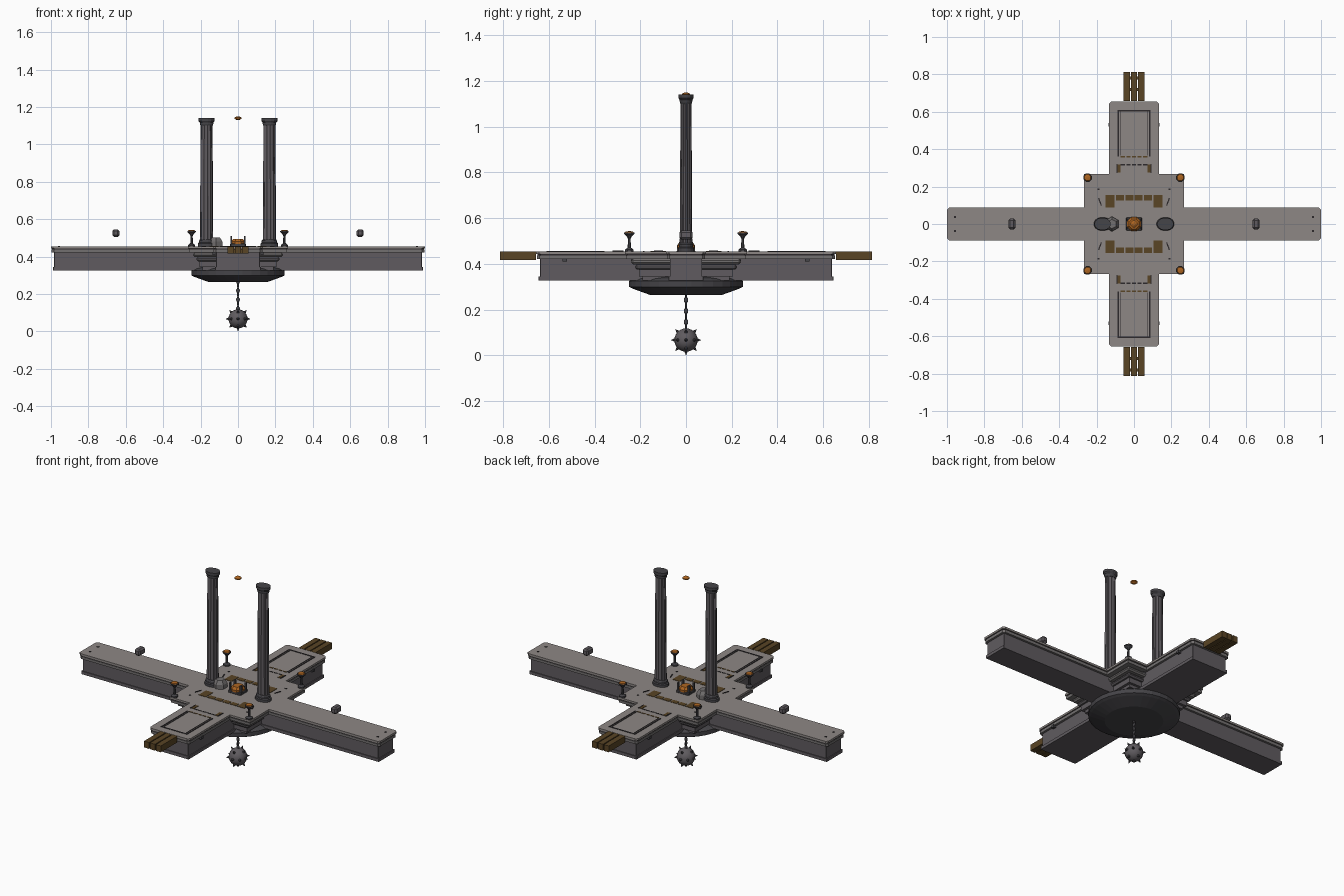
import bpy, bmesh, math
from mathutils import Vector, Matrix
from itertools import product

cube = bpy.data.objects.get("Cube")
if cube:
    bpy.data.objects.remove(cube)


def material(name, r, g, b):
    m = bpy.data.materials.new(name)
    m.use_nodes = True
    m.diffuse_color = (r, g, b, 1)
    m.node_tree.nodes["Principled BSDF"].inputs["Base Color"].default_value = (r, g, b, 1)
    return m


deck = material("pale stone", .27, .245, .235)
wall = material("dark stone", .115, .105, .115)
trim = material("mid stone", .17, .16, .16)
iron = material("black iron", .06, .058, .065)
line = material("groove black", .025, .022, .024)
wood = material("brown bronze", .10, .058, .018)
fire = material("burnt orange", .42, .13, .015)


def finish(name, bm, mat, smooth=False):
    bmesh.ops.recalc_face_normals(bm, faces=bm.faces)
    me = bpy.data.meshes.new(name)
    bm.to_mesh(me)
    bm.free()
    me.materials.append(mat)
    ob = bpy.data.objects.new(name, me)
    bpy.context.collection.objects.link(ob)
    if smooth:
        bpy.ops.object.select_all(action='DESELECT')
        ob.select_set(True)
        bpy.context.view_layer.objects.active = ob
        bpy.ops.object.shade_smooth_by_angle(angle=math.radians(40))
    return ob


def prism(name, outline, z0, z1, mat):
    bm = bmesh.new()
    face = bm.faces.new([bm.verts.new((x, y, z0)) for x, y in outline])
    top = bmesh.ops.extrude_face_region(bm, geom=[face])["geom"]
    bmesh.ops.translate(bm, vec=(0, 0, z1 - z0), verts=[v for v in top if isinstance(v, bmesh.types.BMVert)])
    return finish(name, bm, mat)


def box(name, x, y, z, hx, hy, hz, mat, bevel=0):
    bm = bmesh.new()
    bmesh.ops.create_cube(bm, size=2, matrix=Matrix.Translation((x, y, z)) @ Matrix.Diagonal((hx, hy, hz, 1)))
    if bevel:
        bmesh.ops.bevel(bm, geom=bm.edges[:], offset=bevel, segments=1, affect='EDGES')
    return finish(name, bm, mat)


def lathe(name, profile, loc, mat, sides=16, squash=1, flute=0, smooth=False):
    """Stacked rings of (radius, height); flute pulls in every other corner."""
    bm = bmesh.new()
    rings = []
    for r, z in profile:
        ring = []
        for i in range(sides):
            a = math.tau * (i + .5) / sides
            q = r * (1 - flute * (i % 2))
            ring.append(bm.verts.new((loc[0] + q * math.cos(a), loc[1] + q * squash * math.sin(a), loc[2] + z)))
        rings.append(ring)
    for a, b in zip(rings, rings[1:]):
        for i in range(sides):
            j = (i + 1) % sides
            bm.faces.new((a[i], a[j], b[j], b[i]))
    bm.faces.new(rings[0])
    bm.faces.new(rings[-1])
    return finish(name, bm, mat, smooth)


def cross(name, inset, centre, z0, z1, mat, cut=.012):
    """Cross-shaped slab: two pairs of arms with clipped ends and a square centre."""
    lx, wx, ly, wy, c = 1 - inset, .087 - inset, .655 - inset, .133 - inset, centre
    quarter = [(lx, wx - cut), (lx - cut, wx), (c, wx), (c, c), (wy, c), (wy, ly - cut), (wy - cut, ly)]
    half = quarter + [(-x, y) for x, y in reversed(quarter)]
    prism(name, half + [(-x, -y) for x, y in half], z0, z1, mat)


# Cross-shaped deck with its stepped moulding and walls
cross("deck_slab", 0, .267, .443, .455, deck)
cross("deck_groove", .006, .258, .437, .443, line)
cross("deck_cornice", .003, .262, .422, .437, trim)
cross("cross_walls", .016, .205, .345, .422, wall, .002)
cross("cross_foot", .011, .19, .327, .345, wall, .002)
for name, half, z0, z1 in (("upper_step", .24, .398, .422), ("middle_step", .222, .375, .398)):
    box(name, 0, 0, (z0 + z1) / 2, half, half, (z1 - z0) / 2, trim if half > .23 else wall, .008)

# Round base under the centre
lathe("round_base", [(.2, .345), (.235, .335), (.25, .325), (.25, .3), (.235, .292), (.16, .265)], (0, 0, 0), iron, 32)

# Deck details repeated on the two short arms
for s in (-1, 1):
    for i in (-1, 0, 1):
        box("track_beam", i * .039, s * .735, .436, .0165, .078, .019, wood)
    box("track_tie", 0, s * .72, .43, .05, .008, .012, wood)
    box("track_tie_end", 0, s * .78, .43, .05, .008, .012, wood)
    for t in (-1, 1):
        box("panel_side_groove", t * .084, s * .485, .4555, .004, .125, .0015, line)
        box("panel_inner_groove", t * .073, s * .485, .4555, .0015, .12, .0015, line)
        box("threshold_block", t * .079, s * .297, .4555, .008, .022, .002, wood)
        box("threshold_edge", t * .091, s * .297, .4555, .003, .024, .0025, line)
        box("inlay_corner", t * .128, s * .122, .4555, .024, .034, .0015, wood)
    box("panel_end_groove", 0, s * .606, .4555, .088, .004, .0015, line)
    for i in range(5):
        box("panel_dash", (i - 2) * .03, s * .36, .4555, .011, .004, .0015, wood)
        box("threshold_dash", (i - 2) * .03, s * .317, .4555, .011, .003, .0015, line)
    for i in range(4):
        box("inlay_tile", (i - 1.5) * .05, s * .141, .4555, .021, .015, .0015, wood)

# Corner brackets, wall studs and rivets
for s, t in product((-1, 1), repeat=2):
    bracket = [(.172, .10), (.178, .10), (.192, .135), (.186, .14)]
    prism("corner_bracket", [(s * x, t * y) for x, y in bracket], .455, .458, line)
    box("centre_dash", s * .19, t * .185, .4555, .006, .004, .0015, line)
    box("deck_rivet", s * .957, t * .037, .4555, .005, .005, .002, line)
    for y in (.23, .53):
        box("wall_stud", s * .127, t * y, .418, .008, .01, .008, iron)
    # Corner braziers
    x, y = s * .248, t * .248
    lathe("brazier_stand", [(.02, 0), (.02, .008), (.008, .016), (.006, .055), (.013, .066),
                            (.024, .076), (.024, .082)], (x, y, .455), iron, 8)
    lathe("brazier_fire", [(.021, 0), (.018, .005), (.006, .007)], (x, y, .536), fire, 8)

# Fluted columns and floating stones
for s in (-1, 1):
    p = (s * .168, 0, .455)
    lathe("column_base", [(.048, 0), (.048, .015), (.042, .02), (.042, .03), (.036, .037)], p, iron, 16, .76)
    lathe("column_shaft", [(.036, .035), (.032, .655)], p, wall, 24, .76, .12)
    lathe("column_capital", [(.033, .645), (.037, .655), (.037, .662), (.044, .67), (.044, .685)], p, iron, 16, .76)
    box("floating_stone", s * .653, 0, .526, .019, .029, .02, wall, .009)

# Central altar with posts, boulder beside it and gem above
box("altar_plinth", 0, 0, .462, .042, .036, .009, iron, .004)
lathe("altar_block", [(.04, 0), (.04, .012), (.028, .027)], (0, 0, .468), fire, 8)
for s, t in product((-1, 1), repeat=2):
    box("altar_post", s * .036, t * .022, .485, .005, .006, .026, iron)
lathe("boulder", [(.04, 0), (.04, .025), (.025, .047)], (-.118, 0, .455), trim, 6)
lathe("floating_gem", [(.008, -.01), (.02, -.003), (.02, .003), (.008, .01)], (0, 0, 1.14), fire, 8)

# Hanging chain: links turned a quarter from one to the next
for i in range(7):
    profile = [(.004, -.015), (.011, -.005), (.011, .005), (.004, .015)]
    link = lathe("chain_link", profile, (0, 0, 0), iron, 6, .45)
    link.location.z = .122 + i * .024
    link.rotation_euler.z = math.pi / 2 * (i % 2)

# Spiked ball
bm = bmesh.new()
bmesh.ops.create_uvsphere(bm, u_segments=20, v_segments=12, radius=.051, matrix=Matrix.Translation((0, 0, .067)))
finish("ball", bm, wall, True)
bm = bmesh.new()
for d in product((-1, 0, 1), repeat=3):
    v = Vector(d)
    if 0 < v.length < 1.5 and d != (0, 0, 1):
        v.normalize()
        turn = v.to_track_quat('Z', 'Y').to_matrix().to_4x4()
        place = Matrix.Translation(Vector((0, 0, .067)) + v * .057) @ turn
        bmesh.ops.create_cone(bm, segments=6, radius1=.009, radius2=0, depth=.02, cap_ends=True, matrix=place)
finish("ball_spikes", bm, iron)
